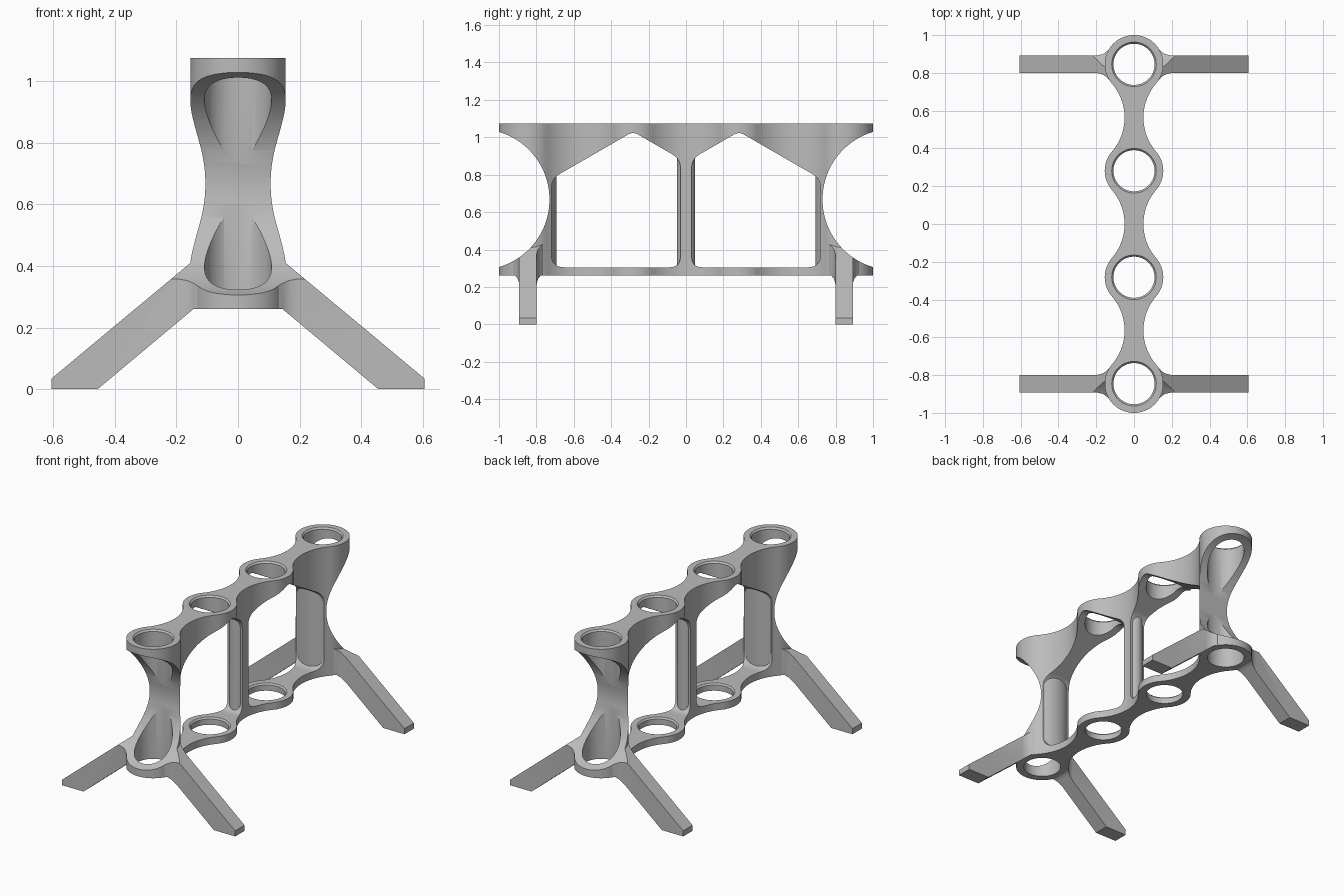
import bpy, bmesh
from math import sin, cos, pi, atan2, radians
from mathutils import Vector

if "Cube" in bpy.data.objects:
    bpy.data.objects.remove(bpy.data.objects["Cube"], do_unlink=True)

BOTTOM, TOP = 0.26, 1.075
PITCH = 0.5635                     # spacing of the four rings
RING, BORE, NECK = 0.155, 0.109, 0.05
RINGS = [(i - 1.5) * PITCH for i in range(4)]
END = RINGS[-1]

grey = bpy.data.materials.new("satin_grey")
grey.use_nodes = True
COLOUR = (0.5, 0.5, 0.5, 1)
grey.diffuse_color = COLOUR
grey.node_tree.nodes["Principled BSDF"].inputs["Base Color"].default_value = COLOUR


def loft(name, loops):
    """Closed solid through a list of equally long point loops."""
    bm = bmesh.new()
    rows = [[bm.verts.new(p) for p in loop] for loop in loops]
    n = len(rows[0])
    for a, b in zip(rows, rows[1:]):
        for i in range(n):
            j = (i + 1) % n
            bm.faces.new((a[i], a[j], b[j], b[i]))
    bm.faces.new(rows[0][::-1])
    bm.faces.new(rows[-1])
    bmesh.ops.recalc_face_normals(bm, faces=bm.faces)
    mesh = bpy.data.meshes.new(name)
    bm.to_mesh(mesh)
    bm.free()
    obj = bpy.data.objects.new(name, mesh)
    bpy.context.collection.objects.link(obj)
    mesh.materials.append(grey)
    return obj


def arc(cx, cy, r, a0, a1, n):
    return [(cx + r * cos(a0 + (a1 - a0) * i / n), cy + r * sin(a0 + (a1 - a0) * i / n))
            for i in range(n + 1)]


def spindle(name, y, profile, n=72):
    """Upright turned solid from (radius, z) pairs."""
    return loft(name, [[(px, py, z) for px, py in arc(0, y, r, 0, 2 * pi, n)[:-1]]
                       for r, z in profile])


def across(name, points, half):
    """Prism along x from (y, z) points."""
    return loft(name, [[(x, y, z) for y, z in points] for x in (-half, half)])


def rounded(corners, n=8):
    """Round each (u, v, radius) corner of a polygon."""
    out = []
    for i, (u, v, r) in enumerate(corners):
        p = Vector((u, v))
        a, b = (p + r * (Vector(corners[(i + k) % len(corners)][:2]) - p).normalized()
                for k in (-1, 1))
        for s in range(n + 1):
            t = s / n
            out.append(tuple(a * (1 - t) ** 2 + p * 2 * t * (1 - t) + b * t * t))
    return out


def combine(target, tool, operation):
    mod = target.modifiers.new(tool.name, "BOOLEAN")
    mod.operation, mod.solver, mod.object = operation, "EXACT", tool
    bpy.context.view_layer.objects.active = target
    bpy.ops.object.modifier_apply(modifier=mod.name)
    bpy.data.objects.remove(tool, do_unlink=True)


# Wavy plan outline: four rings joined by tangent necks
half = PITCH / 2
blend = (half ** 2 + NECK ** 2 - RING ** 2) / (2 * (RING - NECK))
tilt = atan2(half, NECK + blend)
side = []
for i, y in enumerate(RINGS):
    start = -pi / 2 if i == 0 else -tilt
    stop = pi / 2 if i == 3 else tilt
    side += arc(0, y, RING, start, stop, 24)[(i > 0):]
    if i < 3:
        side += arc(NECK + blend, y + half, blend, pi + tilt, pi - tilt, 24)[1:]
outline = side + [(-x, y) for x, y in side[-2:0:-1]]
frame = loft("rack_frame", [[(x, y, z) for x, y in outline] for z in (BOTTOM, TOP)])

# Two pointed windows leave the rails and arched braces
for s in (-1, 1):
    window = [(0.72, 0.305, 0.07), (0.03, 0.305, 0.06), (0.03, 0.884, 0.05),
              (0.283, 1.03, 0.03), (0.72, 0.778, 0.05)]
    combine(frame, across("window", [(s * y, z) for y, z in rounded(window)], 0.3),
            "DIFFERENCE")

# Round posts
for y, r in ((-END, RING - 0.001), (0, NECK - 0.001), (END, RING - 0.001)):
    combine(frame, spindle("post", y, [(r, BOTTOM + 0.012), (r, TOP - 0.012)]), "UNION")

# Splayed legs, flared where they meet the end posts
STATIONS = [(0.11, 0.088), (0.133, 0.08), (0.145, 0.068), (0.165, 0.054),
            (0.195, 0.047), (0.456, 0.047), (0.605, 0.047)]
for y in (-END, END):
    for s in (-1, 1):
        loops = []
        for x, w in STATIONS:
            high = 0.035 + (0.605 - x) * 0.833
            low = min(max(0, (0.456 - x) * 0.836), BOTTOM + 0.003)
            loops.append([(s * x, y - w, low), (s * x, y + w, low),
                          (s * x, y + w, high), (s * x, y - w, high)])
        combine(frame, loft("leg", loops), "UNION")

# Ring bores with chamfered rims
wide = BORE + 0.009
rim = [(BORE, TOP - 0.01), (wide, TOP), (wide, TOP + 0.1)]
for y in RINGS:
    lower = [(BORE, BOTTOM - 0.1)]
    if abs(y) < half + 0.1:
        lower += [(BORE, 0.296), (wide, 0.305), (wide, 0.4), (BORE, 0.5)]
    combine(frame, spindle("bore", y, lower + rim), "DIFFERENCE")

# Scooped ends
for s in (-1, 1):
    scoop = arc(s * 1.107, (BOTTOM + TOP) / 2, 0.377, 0, 2 * pi, 128)[:-1]
    combine(frame, across("scoop", scoop, 0.4), "DIFFERENCE")

bpy.ops.object.select_all(action="DESELECT")
frame.select_set(True)
bpy.context.view_layer.objects.active = frame
bpy.ops.object.shade_smooth_by_angle(angle=radians(28))
